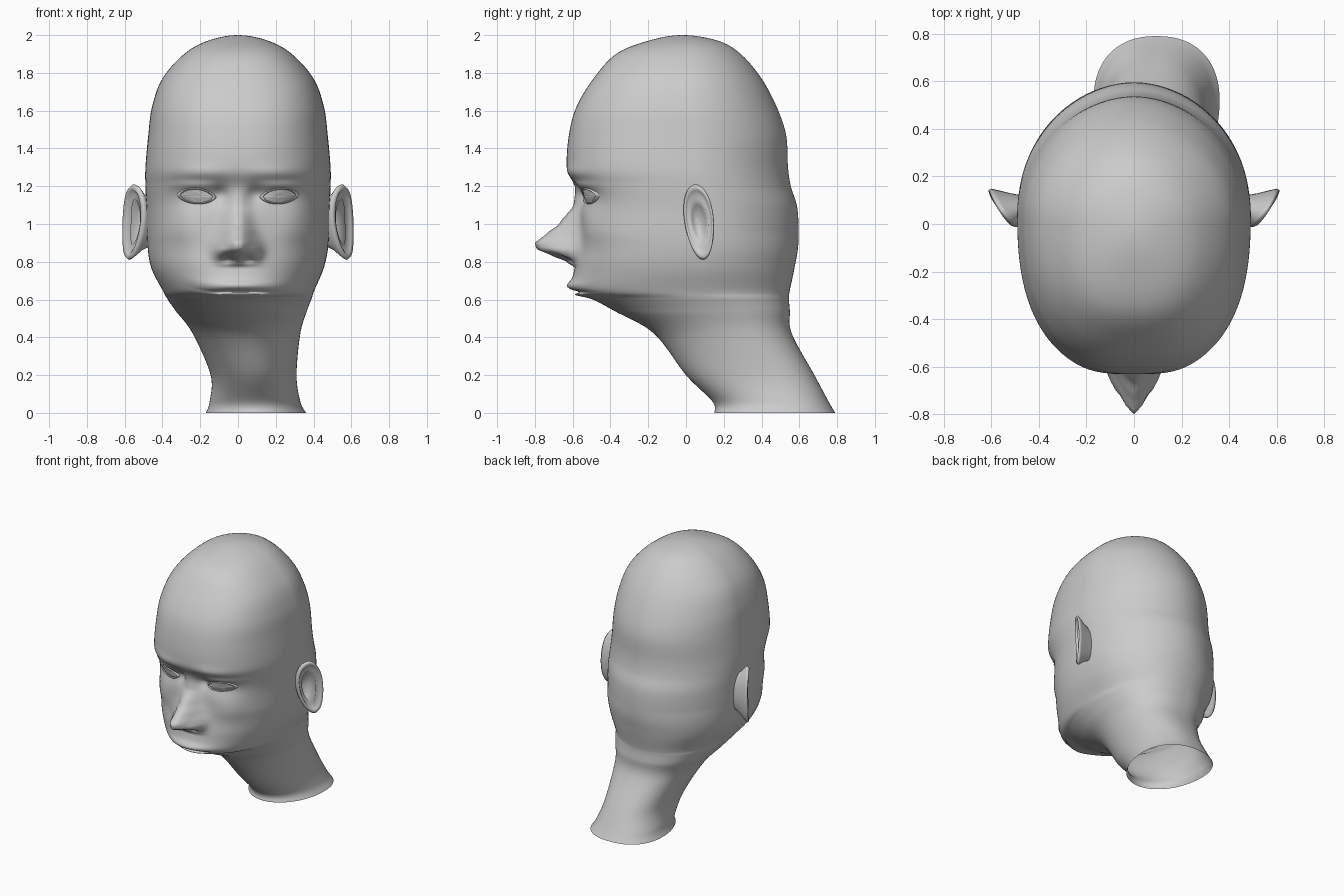
import bpy, math

cube = bpy.data.objects.get("Cube")
if cube:
    bpy.data.objects.remove(cube)

skin = bpy.data.materials.new("plain grey")
skin.use_nodes = True
grey = (0.6, 0.6, 0.6, 1)
skin.diffuse_color = grey
skin.node_tree.nodes["Principled BSDF"].inputs["Base Color"].default_value = grey


def loft(name, rings, cap_end=False):
    """Skin a list of closed rings with quads, smooth shaded."""
    n = len(rings[0])
    verts = [p for ring in rings for p in ring]
    faces = [(r * n + i, r * n + (i + 1) % n, (r + 1) * n + (i + 1) % n, (r + 1) * n + i)
             for r in range(len(rings) - 1) for i in range(n)]
    if cap_end:
        faces.append(tuple(range(len(verts) - n, len(verts))))
    mesh = bpy.data.meshes.new(name)
    mesh.from_pydata(verts, [], faces)
    mesh.polygons.foreach_set("use_smooth", [True] * len(faces))
    mesh.materials.append(skin)
    obj = bpy.data.objects.new(name, mesh)
    bpy.context.collection.objects.link(obj)
    return obj


def mirror(obj):
    obj.modifiers.new("mirror", "MIRROR").use_axis[0] = True


def lerp_table(table, t):
    if t <= table[0][0]:
        return table[0][1]
    for (a, va), (b, vb) in zip(table, table[1:]):
        if t <= b:
            f = (t - a) / (b - a)
            f = f * f * (3 - 2 * f) * 0.4 + f * 0.6
            return va + (vb - va) * f
    return table[-1][1]


def bump(x, z, cx, cz, sx, sz):
    return math.exp(-((x - cx) / sx) ** 2 - ((z - cz) / sz) ** 2)


# Head and neck outline: height, front y, back y, right x, left x
OUTLINE = [
    (0, .15, .79, -.17, .36),
    (.06, .14, .755, -.15, .33),
    (.2, .0, .68, -.145, .31),
    (.42, -.17, .56, -.24, .33),
    (.54, -.38, .55, -.33, .365),
    (.605, -.5, .545, -.375, .39),
    (.65, -.6, .55, -.4, .405),
    (.77, -.59, .575, -.46, .455),
    (.9, -.565, .595, -.48, .48),
    (1.08, -.565, .59, -.485, .485),
    (1.2, -.59, .555, -.49, .49),
    (1.3, -.63, .54, -.49, .49),
    (1.47, -.62, .53, -.475, .475),
    (1.62, -.58, .48, -.455, .455),
    (1.77, -.49, .4, -.4, .4),
    (1.9, -.37, .29, -.285, .285),
    (1.97, -.2, .17, -.16, .16),
    (2, -.02, -.018, -.001, .001),
]
NOSE = [(.77, 0), (.8, .05), (.83, .13), (.87, .225), (.9, .235), (.95, .175),
        (1, .11), (1.1, .03), (1.2, 0)]
NOSE_WIDTH = [(.8, .085), (.9, .083), (1.1, .05)]


def relief(x, z):
    """Forward displacement of the face at x, z."""
    ax = abs(x)
    d = lerp_table(NOSE, z) * math.exp(-(x / lerp_table(NOSE_WIDTH, z)) ** 2)
    d += .05 * bump(ax, z, .09, .855, .035, .04)           # nostril wings
    d -= .04 * bump(ax, z, .05, .815, .03, .02)            # nostrils
    d -= .03 * bump(ax, z, .21, 1.14, .13, .065)           # eye sockets
    d -= .035 * bump(ax, z, .09, 1.16, .045, .05)          # inner eye corners
    d += .014 * bump(ax, z, .23, 1.205, .11, .022)         # upper lids
    d += .012 * bump(ax, z, .2, 1.27, .14, .04)            # brows
    d += .015 * bump(ax, z, .3, .98, .1, .09)              # cheeks
    zm = z - 1.0 * max(0, -x - .1) ** 2                    # mouth sweeps up on one side
    d += .025 * bump(x, zm, 0, .675, .16, .025)            # upper lip
    d -= .035 * bump(x, zm, .01, .64, .15, .009)           # mouth crease
    d += .03 * bump(x, zm, .02, .622, .12, .014)           # lower lip
    return d


def spline(rows, steps):
    """Sample a smooth curve through the outline rows."""
    first, top = rows[0], rows[-2]
    pts = [first] + rows + [(top[0], top[2], top[1], top[4], top[3])]
    out = []
    for p, q, r, s in zip(pts, pts[1:], pts[2:], pts[3:]):
        for k in range(steps):
            t = k / steps
            out.append([b + .5 * t * (c - a + t * (2 * a - 5 * b + 4 * c - d
                        + t * (3 * (b - c) + d - a))) for a, b, c, d in zip(p, q, r, s)])
    return out + [list(rows[-1])]


profile = spline(OUTLINE, 12)


def section(row):
    """Centre, half sizes and squareness of one level."""
    z, yf, yb, xl, xr = row
    yc = yf + .57 * (yb - yf)
    up = min(1, max(0, (z - .55) / .4))
    return (xl + xr) / 2, yc, (xr - xl) / 2, yc - yf, yb - yc, 2 + .5 * up, 2.3 - .4 * up


def power(v, e):
    return math.copysign(abs(v) ** e, v)


# Head with neck, open at the bottom
rings = []
for row in profile:
    cx, yc, w, df, db, nf, nb = section(row)
    ring = []
    for i in range(160):
        a = 2 * math.pi * i / 160
        c, s = math.cos(a), math.sin(a)
        n, depth = (nb, db) if s > 0 else (nf, df)
        x, y = cx + w * power(c, 2 / n), yc + depth * power(s, 2 / n)
        if s < 0:
            y -= relief(x, row[0]) * min(1, -s * 2)
        ring.append((x, y, row[0]))
    rings.append(ring)
loft("head", rings, True)


def face_y(x, z):
    row = min(profile, key=lambda r: abs(r[0] - z))
    cx, yc, w, df, db, nf, nb = section(row)
    return yc - df * (1 - abs((x - cx) / w) ** nf) ** (1 / nf) - relief(x, z)


# Eyes: almond domes framed by thin lids
def almond(s, lift, count=40):
    ring = []
    for i in range(count):
        a = 2 * math.pi * i / count
        x = .22 + .088 * s * math.cos(a)
        z = 1.148 + .036 * s * power(math.sin(a), 1.4) + .06 * (x - .22)
        ring.append((x, face_y(x, z) - lift, z))
    return ring


mirror(loft("eyes", [almond(s, .004 + .014 * (1 - s * s)) for s in (1.02, .8, .6, .4, .2, .02)], True))
lid_rings = [almond(s, lift) for s, lift in
             ((1.22, -.004), (1.14, .008), (1.06, .014), (1, .012), (.96, .002))]
mirror(loft("eyelids", lid_rings))

# Ears: rolled rim, inner fold and hollow, flaring out to the back
EAR = [(.6, -.05, .1), (.75, -.025, .5), (.96, -.014, 1), (1, 0, 1), (.93, .014, 1),
       (.84, .006, 1), (.72, -.014, .9), (.6, .004, .8), (.45, -.025, .6), (.1, -.035, .4)]
ear_rings = []
for s, out, flare in EAR:
    ring = []
    for i in range(40):
        a = 2 * math.pi * i / 40
        up = math.sin(a)
        y = .07 + s * (.078 + .01 * up) * math.cos(a) - .02 * s * up
        z = 1.01 + s * .2 * up
        ring.append((.495 + out + .65 * flare * (y + .015 + .02 * up * up), y, z))
    ear_rings.append(ring)
mirror(loft("ears", ear_rings, True))
